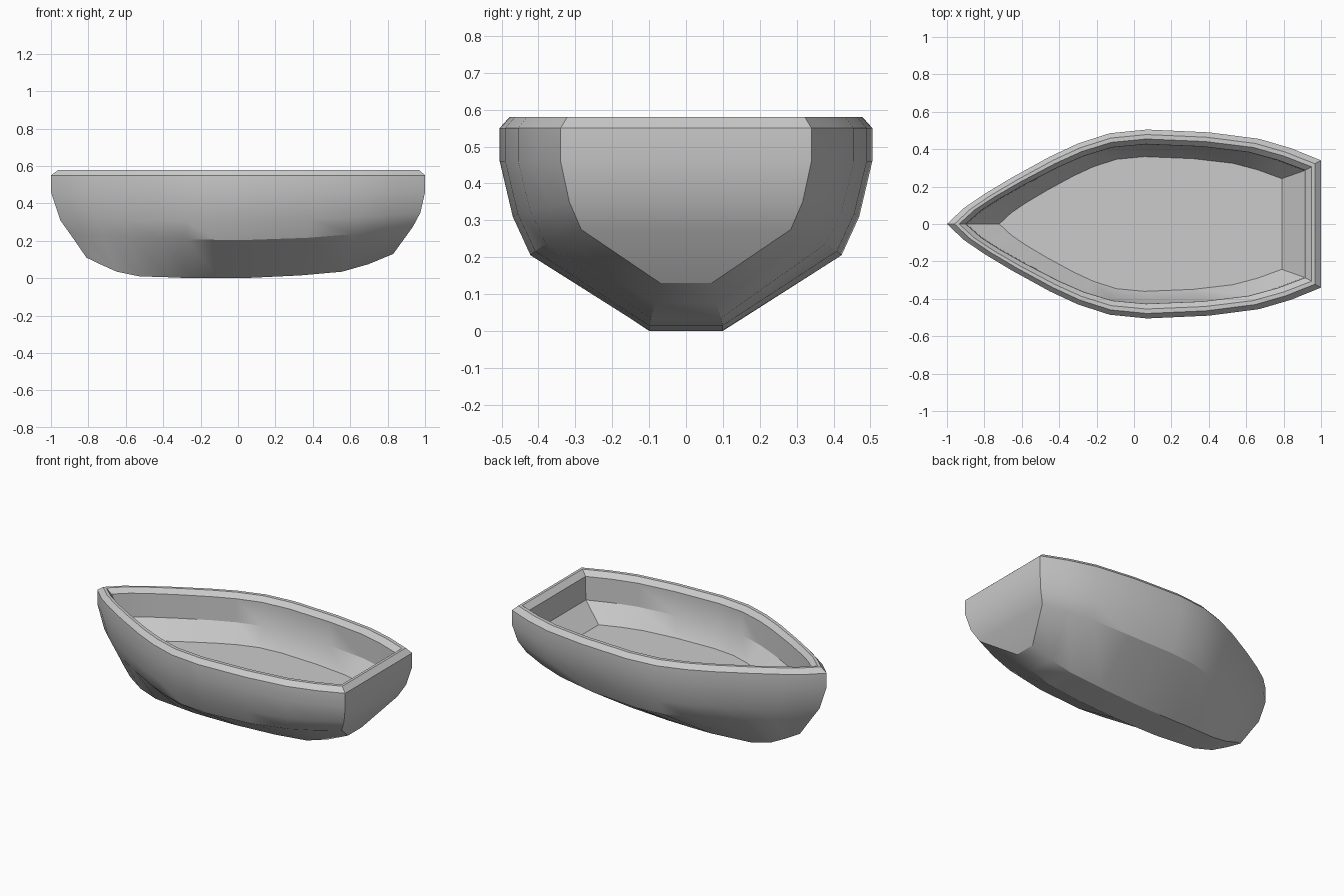
import bpy, bmesh, math

if "Cube" in bpy.data.objects:
    bpy.data.objects.remove(bpy.data.objects["Cube"])

# Stations from bow to stern: sheer x, sheer half width, keel half width, keel height
STATIONS = [(-1, 0, 0, .11), (-.91, .085, .04, .075), (-.8, .16, .065, .035),
            (-.65, .25, .085, .01), (-.45, .36, .095, .005), (-.3, .43, .1, 0),
            (-.13, .485, .1, 0), (.07, .505, .1, .002), (.4, .49, .1, .015),
            (.67, .455, .095, .035), (.84, .405, .083, .075), (1, .34, .07, .13)]

# Rings from chine over the rim to the floor:
# bow reach, stern reach, width factor, height, bow rise, stern rise
RINGS = [(.90, .935, .835, .205, .035, .07), (.95, .975, .93, .31, 0, .04),
         (1, 1, 1, .46, 0, 0), (1, 1, 1, .55, 0, 0),
         (.96, .967, .947, .58, 0, 0), (.935, .95, .90, .58, 0, 0),
         (.90, .915, .845, .55, 0, 0), (.895, .912, .84, .40, 0, 0),
         (.72, .79, .713, .29, 0, 0)]

bm = bmesh.new()


def add_ring(half):
    """Closed ring from one side's points; the bow point lies on the centre line."""
    pts = half + [(x, -y, z) for x, y, z in reversed(half[1:])]
    return [bm.verts.new(p) for p in pts]


def ring_points(bow, stern, width, z, bow_rise, stern_rise):
    return [(x * (bow if x < 0 else stern), w * width,
             z + (bow_rise if x < 0 else stern_rise) * x * x)
            for x, w, _, _ in STATIONS]


# Hull skin: keel edge, sides, rim and inner walls
rings = [add_ring([(x * (.81 if x < 0 else .83), k, z) for x, _, k, z in STATIONS])]
rings += [add_ring(ring_points(*r)) for r in RINGS]
n = len(rings[0])
for a, b in zip(rings, rings[1:]):
    for i in range(n):
        j = (i + 1) % n
        bm.faces.new((a[i], a[j], b[j], b[i]))

# Curved flat bottom, strip by strip, and the inside floor
keel = rings[0]
bm.faces.new((keel[0], keel[1], keel[-1]))
for i in range(1, len(STATIONS) - 1):
    bm.faces.new((keel[i], keel[i + 1], keel[n - i - 1], keel[n - i]))
bm.faces.new(rings[-1])
bmesh.ops.recalc_face_normals(bm, faces=bm.faces)

mesh = bpy.data.meshes.new("boat_hull")
bm.to_mesh(mesh)
bm.free()
hull = bpy.data.objects.new("boat_hull", mesh)
bpy.context.collection.objects.link(hull)
bpy.context.view_layer.objects.active = hull
hull.select_set(True)
bpy.ops.object.shade_smooth_by_angle(angle=math.radians(30))
